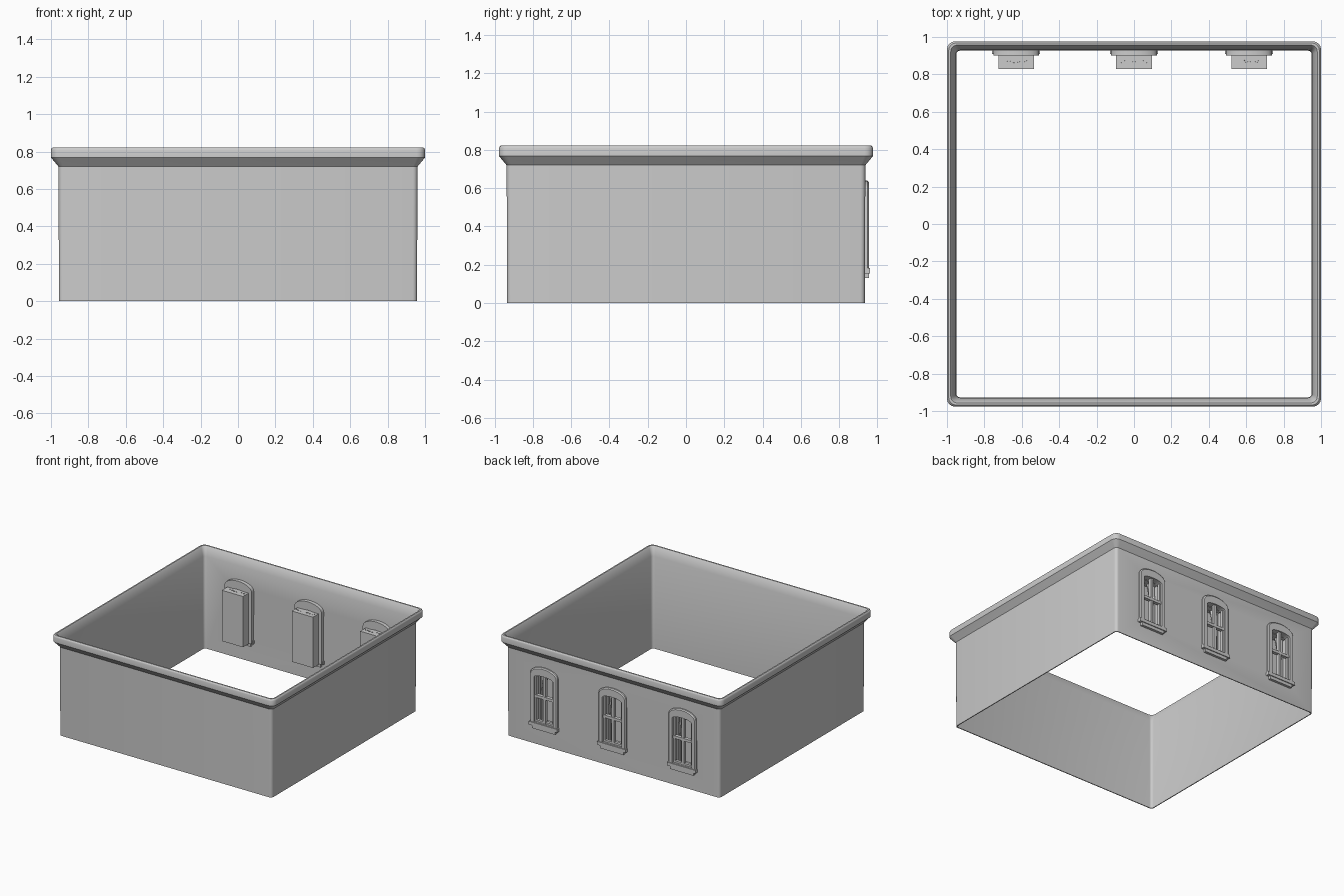
import bpy, bmesh, math

if "Cube" in bpy.data.objects:
    bpy.data.objects.remove(bpy.data.objects["Cube"])

stone = bpy.data.materials.new("plain_grey")
stone.diffuse_color = (0.6, 0.6, 0.6, 1)
stone.use_nodes = True
stone.node_tree.nodes["Principled BSDF"].inputs["Base Color"].default_value = stone.diffuse_color


def finish(name, bm, smooth=True):
    bmesh.ops.recalc_face_normals(bm, faces=bm.faces)
    me = bpy.data.meshes.new(name)
    bm.to_mesh(me)
    bm.free()
    me.materials.append(stone)
    ob = bpy.data.objects.new(name, me)
    bpy.context.collection.objects.link(ob)
    bpy.ops.object.select_all(action='DESELECT')
    ob.select_set(True)
    bpy.context.view_layer.objects.active = ob
    if smooth:
        bpy.ops.object.shade_smooth_by_angle(angle=math.radians(35))
    return ob


def add_box(bm, x0, x1, y0, y1, z0, z1):
    vs = bmesh.ops.create_cube(bm, size=1)["verts"]
    for v in vs:
        v.co = ((x0 + x1) / 2 + v.co.x * (x1 - x0),
                (y0 + y1) / 2 + v.co.y * (y1 - y0),
                (z0 + z1) / 2 + v.co.z * (z1 - z0))
    return vs


def bridge(bm, a, b):
    n = len(a)
    for i in range(n):
        bm.faces.new((a[i], a[(i + 1) % n], b[(i + 1) % n], b[i]))


def rounded_loop(hx, hy, r, z, seg=4):
    pts = []
    for k, (sx, sy) in enumerate([(1, 1), (-1, 1), (-1, -1), (1, -1)]):
        for i in range(seg + 1):
            a = math.pi / 2 * (k + i / seg)
            pts.append((sx * (hx - r) + r * math.cos(a),
                        sy * (hy - r) + r * math.sin(a), z))
    return pts


def arch(hw, z0, spring, top, cx, y, seg=12):
    pts = [(cx - hw, y, z0), (cx + hw, y, z0)]
    for i in range(seg + 1):
        a = math.pi * i / seg
        pts.append((cx + hw * math.cos(a), y, spring + (top - spring) * math.sin(a)))
    return pts


# Wall shell with flared cornice: (inset, height) profile swept round the plan
profile = [(.043, 0), (.04, .72), (.0, .768), (.0, .808), (.003, .817),
           (.009, .822), (.02, .822), (.027, .812), (.048, .75), (.05, 0)]
bm = bmesh.new()
loops = [[bm.verts.new(p) for p in rounded_loop(1 - o, .977 - o, .045 - .5 * o, z)]
         for o, z in profile]
for i in range(len(loops)):
    bridge(bm, loops[i], loops[(i + 1) % len(loops)])
wall = finish("wall_and_cornice", bm, False)

# Openings through the back wall
centres = (-.63, 0, .615)
bm = bmesh.new()
for cx in centres:
    add_box(bm, cx - .1, cx + .1, .85, 1.1, .17, .59)
cutter = finish("opening_cutter", bm, False)
cutter.hide_render = True
bpy.context.view_layer.objects.active = wall
mod = wall.modifiers.new("openings", 'BOOLEAN')
mod.operation, mod.solver, mod.object = 'DIFFERENCE', 'EXACT', cutter
bpy.ops.object.modifier_apply(modifier=mod.name)
bpy.data.objects.remove(cutter)
wall.select_set(True)
bpy.ops.object.shade_smooth_by_angle(angle=math.radians(35))

for n, cx in enumerate(centres, 1):
    # Arched surround
    bm = bmesh.new()
    rings = [[bm.verts.new(p) for p in arch(*dims, cx, y)]
             for dims, y in (((.122, .16, .58, .64), .90),
                             ((.122, .16, .58, .64), .948),
                             ((.115, .165, .575, .632), .955),
                             ((.086, .185, .55, .572), .955),
                             ((.086, .185, .55, .572), .90))]
    for i in range(5):
        bridge(bm, rings[i], rings[(i + 1) % 5])
    finish(f"window_surround_{n}", bm)

    # Stepped sill
    bm = bmesh.new()
    add_box(bm, cx - .128, cx + .128, .91, .962, .155, .182)
    add_box(bm, cx - .105, cx + .105, .91, .955, .13, .155)
    finish(f"window_sill_{n}", bm, False)

    # Sash frame and glazing bars
    bm = bmesh.new()
    add_box(bm, cx - .011, cx + .011, .917, .942, .185, .572)
    add_box(bm, cx - .086, cx + .086, .915, .944, .382, .404)
    for s in (-1, 1):
        add_box(bm, cx + s * .08 - .008, cx + s * .08 + .008, .917, .94, .185, .555)
    add_box(bm, cx - .086, cx + .086, .917, .94, .185, .2)
    finish(f"window_bars_{n}", bm, False)

    # Hollow box behind the window, open to the outside
    bm = bmesh.new()
    add_box(bm, cx - .095, cx + .095, .828, .905, .155, .568)
    bm.faces.ensure_lookup_table()
    back = max(bm.faces, key=lambda f: f.calc_center_median().y)
    bmesh.ops.delete(bm, geom=[back], context='FACES_ONLY')
    box = finish(f"window_box_{n}", bm, False)
    mod = box.modifiers.new("thickness", 'SOLIDIFY')
    mod.thickness = .006

    # Pleated curtains drawn to either side
    bm = bmesh.new()
    for s in (-1, 1):
        rows = []
        for j in range(13):
            v = j / 12
            w = .035 + .045 * max(0, (v - .4) / .6) ** 1.5
            rows.append([bm.verts.new((cx + s * (.086 - w * i / 16),
                                       .868 + .008 * math.sin(i / 16 * 6 * math.pi),
                                       .165 + .405 * v)) for i in range(17)])
        for a, b in zip(rows, rows[1:]):
            for i in range(16):
                bm.faces.new((a[i], a[i + 1], b[i + 1], b[i]))
    finish(f"curtains_{n}", bm)
